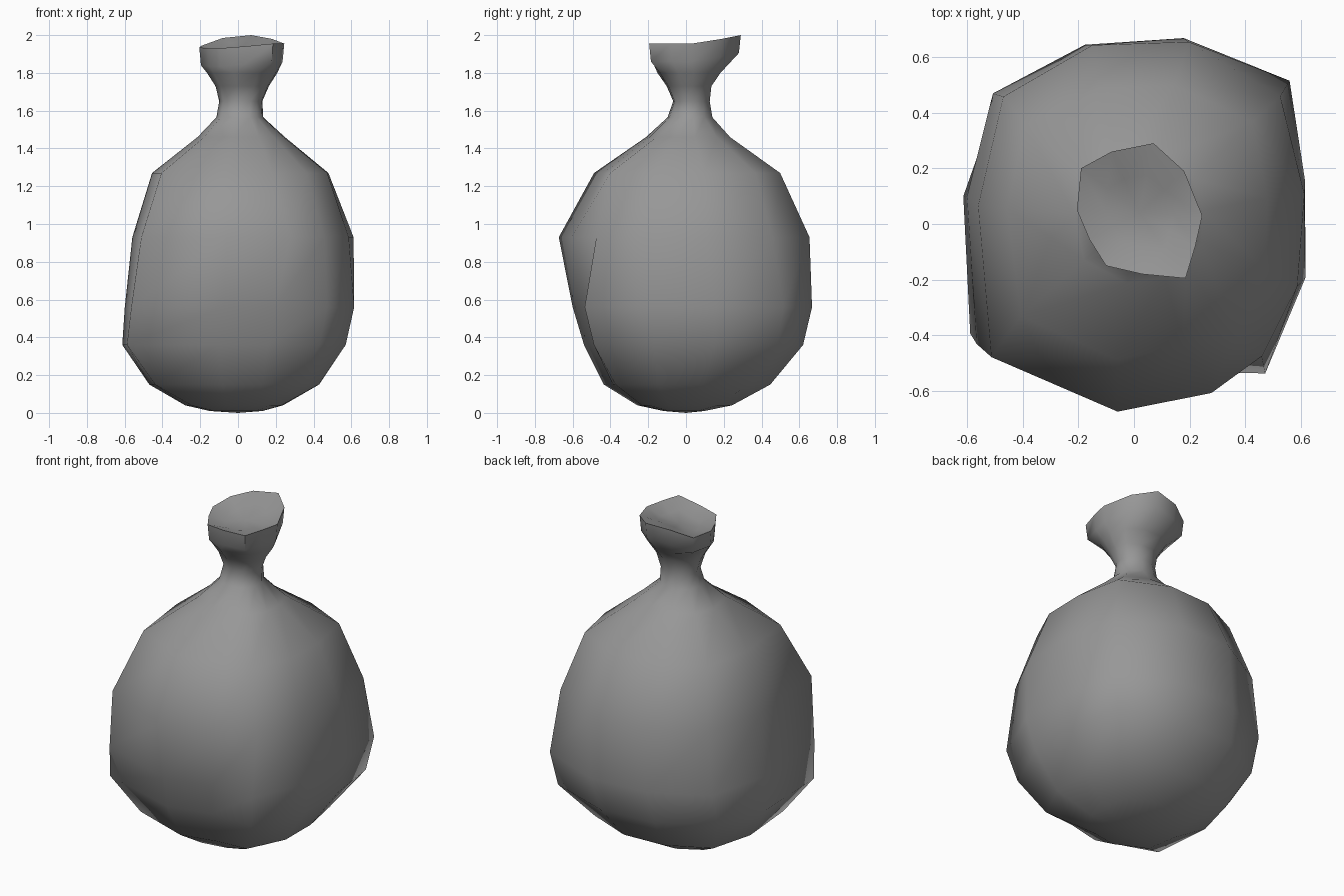
import bpy, bmesh, math

if "Cube" in bpy.data.objects:
    bpy.data.objects.remove(bpy.data.objects["Cube"])

# Boxy belly outline, one point per side, scaled to -1..1
BELLY = [(1, .19), (.92, .77), (.28, 1), (-.30, .96), (-.86, .70), (-1, .10),
         (-.93, -.72), (-.14, -1), (.32, -.89), (.76, -.88), (1, -.36)]
ANGLES = [8, 38, 73, 108, 142, 174, 216, 258, 296, 317, 341]

# Rings from base to shoulder and neck: z, x min, x max, y min, y max,
# boxiness of the back right, back left, front left, front right corners
RINGS = [
    (.01, -.15, .13, -.12, .10, (.3, .3, .3, .3)),
    (.04, -.28, .24, -.26, .25, (.4, .5, .5, .3)),
    (.15, -.47, .43, -.435, .45, (.8, .8, 1, .9)),
    (.36, -.615, .57, -.54, .62, (1, .3, 1.2, 1.15)),
    (.56, -.60, .615, -.60, .67, (.9, .8, 1.1, 1.1)),
    (.93, -.56, .615, -.675, .67, (.45, .8, .9, .1)),
    (1.27, -.455, .48, -.49, .505, (.7, 1, .7, .7)),
    (1.46, -.215, .25, -.215, .24, (.3, .3, .3, .3)),
    (1.565, -.115, .135, -.10, .145, (0, 0, 0, 0)),
    (1.65, -.10, .13, -.07, .13, (0, 0, 0, 0)),
    (1.73, -.12, .165, -.105, .14, (0, 0, 0, 0)),
    (1.80, -.165, .21, -.155, .19, (0, 0, 0, 0)),
]

# Uneven rim of the gathered mouth
RIM = [(.245, .03, 1.955), (.18, .19, 1.98), (.07, .29, 2.0), (-.08, .26, 1.985),
       (-.19, .20, 1.945), (-.205, .05, 1.935), (-.16, -.055, 1.93),
       (-.10, -.15, 1.93), (.03, -.18, 1.94), (.185, -.195, 1.955), (.22, -.08, 1.955)]


def ring_points(z, x0, x1, y0, y1, boxes):
    pts = []
    for (u, v), a in zip(BELLY, ANGLES):
        box = boxes[a // 90]
        a = math.radians(a)
        # only the true corners may exceed the outline
        if max(abs(u), abs(v)) == 1:
            box = min(box, 1)
        u = u * box + math.cos(a) * (1 - box)
        v = v * box + math.sin(a) * (1 - box)
        pts.append(((x0 + x1) / 2 + u * (x1 - x0) / 2,
                    (y0 + y1) / 2 + v * (y1 - y0) / 2, z))
    return pts


def rim_points(scale, drop):
    return [(.02 + (x - .02) * scale, .04 + (y - .04) * scale, z - drop)
            for x, y, z in RIM]


def bridge(bm, low, high):
    n = len(low)
    for i in range(n):
        j = (i + 1) % n
        bm.faces.new((low[i], low[j], high[j], high[i]))


def fan(bm, ring, co):
    c = bm.verts.new(co)
    for i in range(len(ring)):
        bm.faces.new((ring[i], ring[(i + 1) % len(ring)], c))


bm = bmesh.new()

# Body and neck, then flared mouth, rim and the shallow dip closing it
rings = [ring_points(*r) for r in RINGS]
rings += [rim_points(.96, .095), RIM, rim_points(.55, .03)]
loops = [[bm.verts.new(p) for p in ring] for ring in rings]
for low, high in zip(loops, loops[1:]):
    bridge(bm, low, high)
fan(bm, loops[-1], (.02, .04, 1.915))
fan(bm, loops[0], (0, 0, 0))

bmesh.ops.recalc_face_normals(bm, faces=bm.faces)
mesh = bpy.data.meshes.new("sack")
bm.to_mesh(mesh)
bm.free()
sack = bpy.data.objects.new("sack", mesh)
bpy.context.collection.objects.link(sack)

# Dark grey cloth
cloth = bpy.data.materials.new("cloth")
cloth.diffuse_color = (.31, .31, .31, 1)
cloth.use_nodes = True
cloth.node_tree.nodes["Principled BSDF"].inputs["Base Color"].default_value = cloth.diffuse_color
mesh.materials.append(cloth)

# Smooth cloth with a crisp rim
bpy.context.view_layer.objects.active = sack
sack.select_set(True)
bpy.ops.object.shade_smooth_by_angle(angle=math.radians(70))
